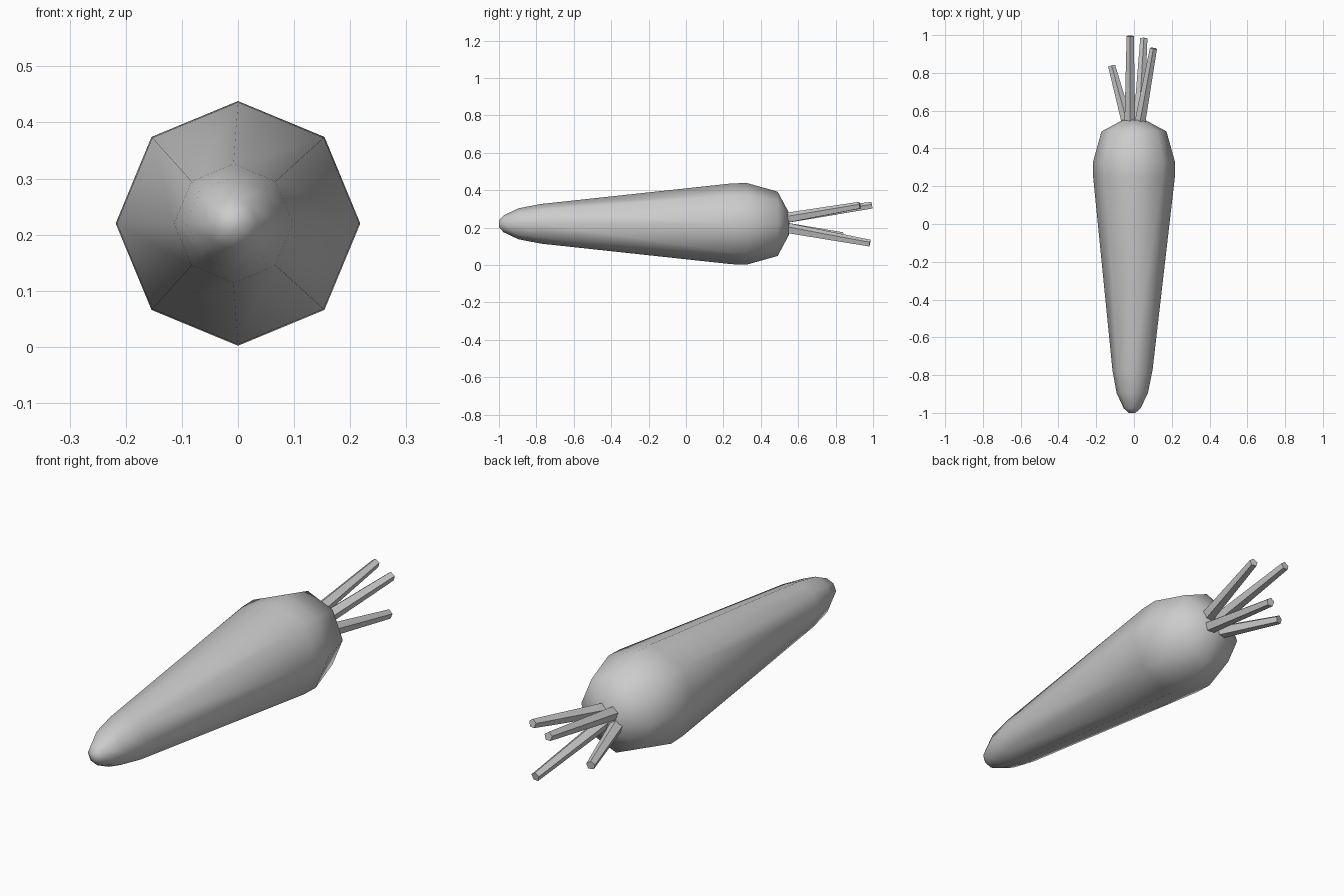
import bpy, bmesh, math
from mathutils import Vector

if "Cube" in bpy.data.objects:
    bpy.data.objects.remove(bpy.data.objects["Cube"])


def loft(name, rings, sides, angle=60):
    """Skin of polygonal rings (centre, radius, axis), closed at both ends."""
    bm = bmesh.new()
    loops = []
    for centre, r, axis in rings:
        axis = Vector(axis).normalized()
        side = axis.cross(Vector((0, 0, 1))).normalized()
        up = side.cross(axis)
        loops.append([bm.verts.new(Vector(centre) + r * (
            math.sin(2 * math.pi * i / sides) * side
            + math.cos(2 * math.pi * i / sides) * up)) for i in range(sides)])
    for a, b in zip(loops, loops[1:]):
        for i in range(sides):
            j = (i + 1) % sides
            bm.faces.new((a[i], a[j], b[j], b[i]))
    bm.faces.new(loops[0])
    bm.faces.new(loops[-1])
    bmesh.ops.recalc_face_normals(bm, faces=bm.faces)
    mesh = bpy.data.meshes.new(name)
    bm.to_mesh(mesh)
    bm.free()
    obj = bpy.data.objects.new(name, mesh)
    bpy.context.collection.objects.link(obj)
    bpy.ops.object.select_all(action='DESELECT')
    obj.select_set(True)
    bpy.context.view_layer.objects.active = obj
    bpy.ops.object.shade_smooth_by_angle(angle=math.radians(angle))
    return obj


# Tapered root: y, radius, sideways offset
profile = [(-1.0, 0.018, -0.01), (-0.975, 0.045, -0.01), (-0.895, 0.083, -0.009),
           (-0.775, 0.106, -0.008), (0.245, 0.216, 0), (0.325, 0.218, 0),
           (0.49, 0.172, 0), (0.55, 0.06, 0)]
loft("root", [((x, y, 0.22), r, (0, 1, 0)) for y, r, x in profile], 8)

# Cut leaf stems: base and tip centres
stems = [((-0.022, 0.53, 0.248), (-0.02, 0.995, 0.318)),
         ((0.03, 0.53, 0.248), (0.103, 0.93, 0.318)),
         ((0.025, 0.53, 0.197), (0.052, 0.983, 0.115)),
         ((-0.035, 0.53, 0.197), (-0.118, 0.837, 0.155))]
for n, (base, tip) in enumerate(stems):
    axis = Vector(tip) - Vector(base)
    loft(f"stem_{n + 1}", [(base, 0.03, axis), (tip, 0.02, axis)], 5, 50)
